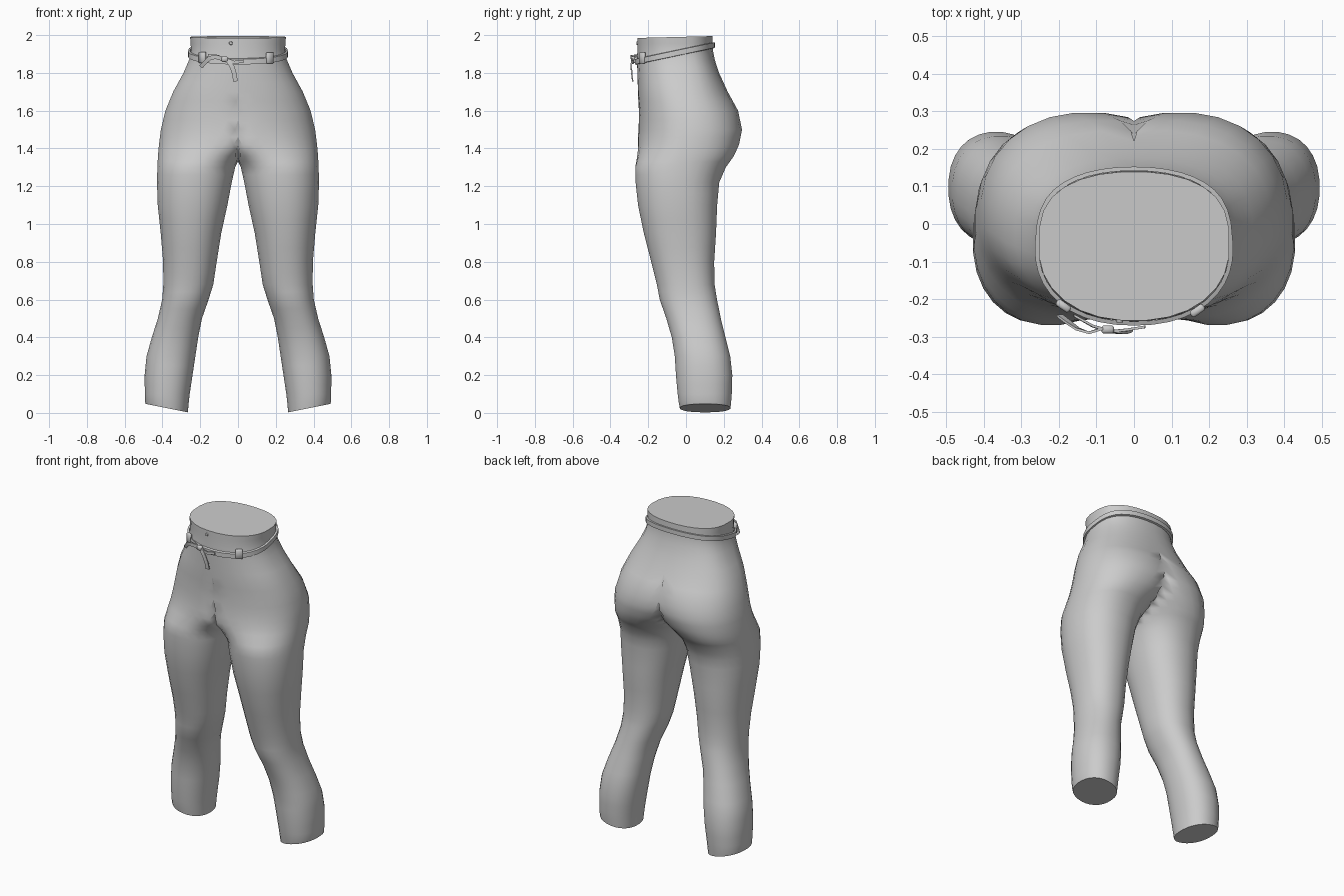
import bpy, bmesh, math
from mathutils import Vector

if "Cube" in bpy.data.objects:
    bpy.data.objects.remove(bpy.data.objects["Cube"])

grey = bpy.data.materials.new("grey cloth")
grey.diffuse_color = (0.6, 0.6, 0.6, 1)
grey.use_nodes = True
grey.node_tree.nodes["Principled BSDF"].inputs["Base Color"].default_value = grey.diffuse_color

# Half-body sections: height, outer x, inner x, front y, back y, front flatness
ROWS = [
    (0.01, .490, .265, -.033, .236, 0), (0.10, .494, .255, -.045, .243, 0),
    (0.20, .495, .240, -.054, .246, 0), (0.30, .485, .225, -.060, .235, 0),
    (0.40, .457, .210, -.076, .210, 0), (0.50, .425, .190, -.105, .185, 0),
    (0.60, .402, .155, -.140, .165, 0), (0.68, .396, .130, -.155, .152, 0),
    (0.80, .397, .112, -.185, .150, 0), (0.95, .410, .088, -.224, .160, 0),
    (1.10, .426, .055, -.255, .166, 0), (1.22, .430, .032, -.268, .177, 0),
    (1.30, .428, .014, -.270, .212, 0), (1.36, .425, -.02, -.266, .255, .4),
    (1.42, .420, -.09, -.260, .282, .8), (1.50, .410, -.17, -.252, .298, 1),
    (1.60, .386, -.23, -.250, .277, 1), (1.70, .345, -.30, -.255, .222, 1),
    (1.80, .290, -.29, -.258, .176, 1), (1.87, .260, -.26, -.260, .153, 1),
    (1.92, .250, -.25, -.258, .143, 1), (1.99, .255, -.255, -.258, .140, 1),
]


def section(z):
    """Interpolated section at height z."""
    z = min(max(z, ROWS[0][0]), ROWS[-1][0])
    for a, b in zip(ROWS, ROWS[1:]):
        if z <= b[0]:
            t = (z - a[0]) / (b[0] - a[0])
            return [p + (q - p) * t for p, q in zip(a, b)]


def spow(v, p):
    return math.copysign(abs(v) ** p, v)


def point(row, ang, grow=0.0):
    """Point of the right-hand half outline; the inner side is cut at x = 0."""
    z, xo, xi, yf, yb, flat = row
    cx, rx, cy, ry = (xo + xi) / 2, (xo - xi) / 2 + grow, (yf + yb) / 2, (yb - yf) / 2 + grow
    w = min(max((z - 1.6) / .2, 0), 1)
    p = (.87 - .2 * w) if ang > 0 else .9
    x = cx + rx * spow(math.cos(ang), .92)
    y = ry * spow(math.sin(ang), p)
    if ang < 0 and flat:
        # level belly: front follows one arc across both halves
        u = min(max(x, 0) / (cx + rx), 1)
        arc = -ry * (1 - u ** 2.2) ** (1 / 2.2)
        if x < 0:
            arc *= abs(math.sin(ang)) ** .5
        y += (arc - y) * flat
    return Vector((max(x, 0), cy + y, z))


def finish(name, bm, mirror=False, smooth=True):
    me = bpy.data.meshes.new(name)
    bmesh.ops.recalc_face_normals(bm, faces=bm.faces)
    bm.to_mesh(me)
    bm.free()
    ob = bpy.data.objects.new(name, me)
    bpy.context.collection.objects.link(ob)
    me.materials.append(grey)
    bpy.ops.object.select_all(action='DESELECT')
    ob.select_set(True)
    bpy.context.view_layer.objects.active = ob
    if mirror:
        m = ob.modifiers.new("mirror", 'MIRROR')
        m.use_clip = True
        m.merge_threshold = .0005
    if smooth:
        bpy.ops.object.shade_smooth_by_angle(angle=math.radians(50))
    return ob


# Trousers: lofted half, mirrored into one skin
N = 28
bm = bmesh.new()
heights = []
for a, b in zip(ROWS, ROWS[1:]):
    heights += [a[0], (a[0] + b[0]) / 2]
heights.append(ROWS[-1][0])
rings = []
for z in heights:
    ring = []
    for i in range(N):
        v = point(section(z), 2 * math.pi * (i + .5) / N - math.pi)
        if z == heights[0]:
            v.z = .003 + .045 * (v.x - .265) / .225      # slanted hem
        if z == heights[-1]:
            v.z = 1.99 + .025 * (v.y + .05)              # waist rises to the back
        ring.append(bm.verts.new(v))
    rings.append(ring)
for a, b in zip(rings, rings[1:]):
    for i in range(N):
        j = (i + 1) % N
        quad = (a[i], a[j], b[j], b[i])
        if any(v.co.x > 1e-5 for v in quad):
            bm.faces.new(quad)
bm.faces.new(rings[0])
# waist cap: only the outline points and the two centre points
bm.faces.new(rings[-1])
bmesh.ops.remove_doubles(bm, verts=bm.verts, dist=.0004)
finish("trousers", bm, mirror=True)


def belt_point(ang, grow):
    z = 1.905
    for _ in range(4):
        v = point(section(z), ang, grow)
        z = 1.905 + .21 * (v.y + .05)
    v.z = z
    return v


# Belt: flat band leaning down towards the front
bm = bmesh.new()
prev = None
M = 20
for i in range(M + 1):
    ang = -math.pi / 2 + math.pi * i / M
    loop = []
    for grow, dz in ((.0, -.016), (.011, -.014), (.011, .014), (.0, .016)):
        v = belt_point(ang, grow)
        if i in (0, M):
            v.x = 0
        loop.append(bm.verts.new(v + Vector((0, 0, dz))))
    if prev:
        for k in range(4):
            bm.faces.new((prev[k], prev[(k + 1) % 4], loop[(k + 1) % 4], loop[k]))
    prev = loop
finish("belt", bm, mirror=True)


def box(name, centre, size, turn=0.0):
    bm = bmesh.new()
    bmesh.ops.create_cube(bm, size=1)
    bmesh.ops.scale(bm, vec=size, verts=bm.verts)
    bmesh.ops.bevel(bm, geom=bm.edges[:], offset=min(size) * .25, segments=1, affect='EDGES')
    ob = finish(name, bm)
    ob.location, ob.rotation_euler = centre, (0, 0, turn)
    return ob


# Belt loops either side of the front
for side, ang in (("left", -.83), ("right", -.93)):
    v = belt_point(ang, .010)
    s = -1 if side == "left" else 1
    box("belt_loop_" + side, (s * v.x, v.y, v.z + .012), (.042, .02, .06), s * .62)


def ribbon(name, pts, width, thick=.007):
    """Flat strip swept along points, wide across its run in the front plane."""
    bm = bmesh.new()
    pts = [Vector(p) for p in pts]
    prev = None
    for i, p in enumerate(pts):
        d = pts[min(i + 1, len(pts) - 1)] - pts[max(i - 1, 0)]
        side = Vector((-d.z, 0, d.x)).normalized() * width / 2
        out = Vector((0, thick / 2, 0))
        loop = [bm.verts.new(p + q) for q in (-side - out, side - out, side + out, -side + out)]
        if prev:
            for k in range(4):
                bm.faces.new((prev[k], prev[(k + 1) % 4], loop[(k + 1) % 4], loop[k]))
        else:
            bm.faces.new(loop)
        prev = loop
    bm.faces.new(prev)
    return finish(name, bm)


# Tied ends and knot
ribbon("tie_long_end", [(-.075, -.277, 1.872), (-.05, -.288, 1.862), (-.03, -.290, 1.83),
                        (-.018, -.286, 1.79), (-.014, -.282, 1.755)], .024)
ribbon("tie_short_end", [(-.08, -.277, 1.874), (-.12, -.290, 1.885), (-.15, -.280, 1.878),
                         (-.175, -.262, 1.855), (-.197, -.245, 1.832)], .022)
ribbon("tie_cross", [(-.16, -.244, 1.892), (-.11, -.272, 1.888), (-.06, -.286, 1.870),
                     (-.02, -.282, 1.856), (.03, -.274, 1.862)], .016)
box("tie_knot", (-.07, -.281, 1.873), (.034, .022, .028))

# Button
bm = bmesh.new()
bmesh.ops.create_cone(bm, cap_ends=True, segments=12, radius1=.010, radius2=.008, depth=.008)
button = finish("button", bm)
button.location, button.rotation_euler = (-.038, -.259, 1.957), (math.pi / 2, 0, 0)
